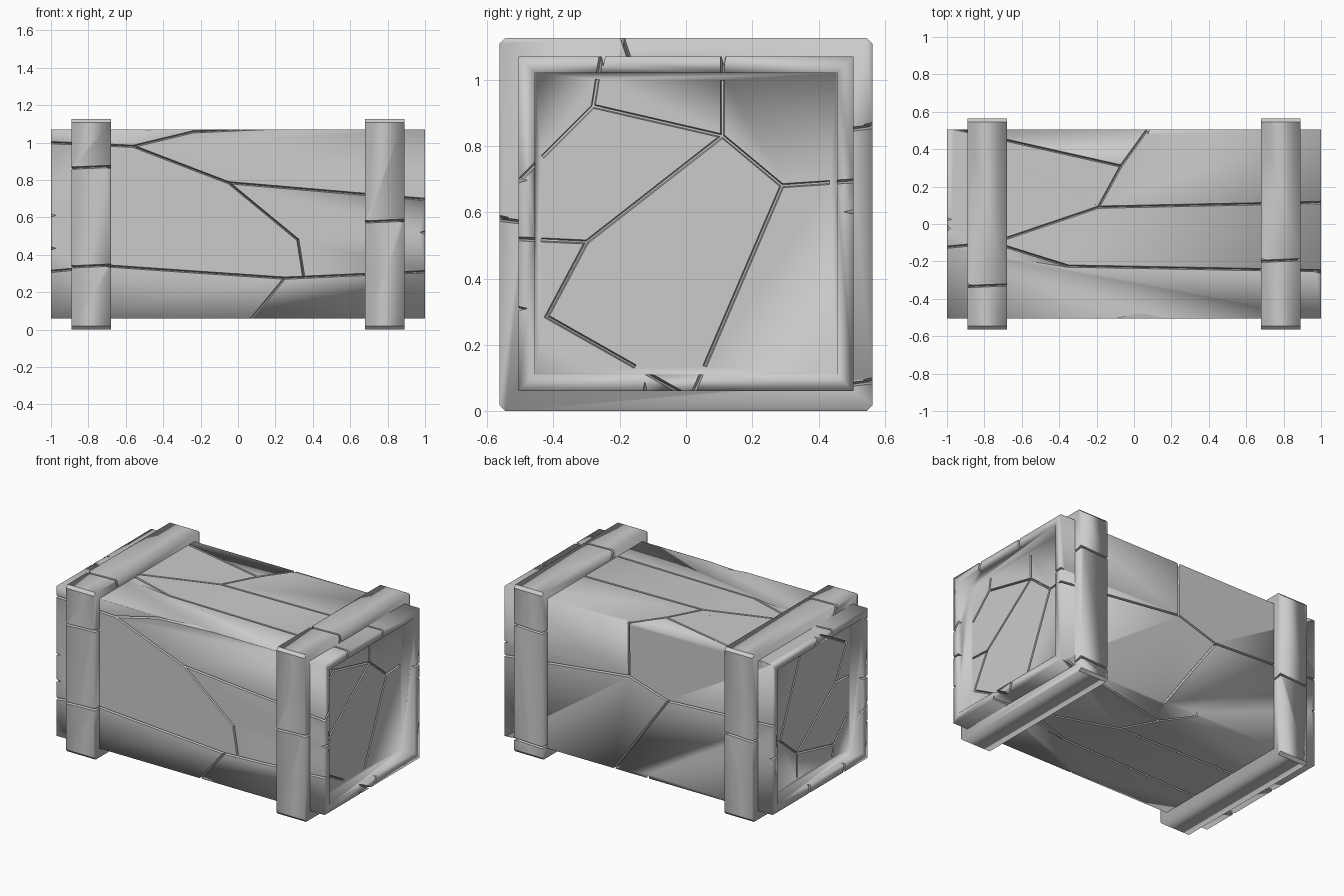
import bpy, bmesh, math
from mathutils import Vector, Matrix

if "Cube" in bpy.data.objects:
    bpy.data.objects.remove(bpy.data.objects["Cube"])

CZ, H = 0.565, 0.505          # body centre height and half section
B = 0.563                     # band half section
LIP = 0.433                   # half opening of the recessed ends


# Surface frame: (u, v, outward offset) -> world point
def frame(axis, level, sign):
    def place(u, v, d):
        p = [u, v]
        p.insert('xyz'.index(axis), level + sign * d)
        return Vector(p)
    return place


# V-shaped wedges following a crack line
def wedge(bm, f, pts, half=0.0075, depth=0.028):
    for a, b in zip(pts, pts[1:]):
        a, b = Vector(a), Vector(b)
        t = (b - a).normalized()
        n = Vector((-t.y, t.x)) * half
        rings = []
        for p in (a - t * 0.004, b + t * 0.004):
            rings.append([bm.verts.new(f(*(p + n), 0.006)),
                          bm.verts.new(f(*(p - n), 0.006)),
                          bm.verts.new(f(*p, -depth))])
        r, s = rings
        bm.faces.new(r)
        bm.faces.new(s[::-1])
        for i in range(3):
            j = (i + 1) % 3
            bm.faces.new((r[i], s[i], s[j], r[j]))


def make(name, bm):
    bmesh.ops.recalc_face_normals(bm, faces=bm.faces)
    me = bpy.data.meshes.new(name)
    bm.to_mesh(me)
    bm.free()
    ob = bpy.data.objects.new(name, me)
    bpy.context.collection.objects.link(ob)
    return ob


# Carve the cracks, then blend shading over block edges but not over cracks
def carve(ob, cracks):
    cb = bmesh.new()
    for f, pts in cracks:
        wedge(cb, f, pts)
    cutter = make(ob.name + "_cutter", cb)
    cutter.hide_render = True
    mod = ob.modifiers.new("cracks", 'BOOLEAN')
    mod.operation, mod.solver, mod.object = 'DIFFERENCE', 'EXACT', cutter
    mod.use_self = True
    dg = bpy.context.evaluated_depsgraph_get()
    me = bpy.data.meshes.new_from_object(ob.evaluated_get(dg))
    ob.modifiers.clear()
    ob.data = me
    bpy.data.objects.remove(cutter)
    bm = bmesh.new()
    bm.from_mesh(me)
    bm.normal_update()
    square = lambda fc: max(abs(c) for c in fc.normal) > 0.999
    for fc in bm.faces:
        fc.smooth = True
    for e in bm.edges:
        e.smooth = all(square(fc) for fc in e.link_faces)
    bm.to_mesh(me)
    bm.free()


def box(size, centre):
    bm = bmesh.new()
    bmesh.ops.create_cube(bm, size=1, matrix=Matrix.Translation(centre) @ Matrix.Diagonal((*size, 1)))
    return bm


# Shorten a crack so it stays within the recessed panel
def clip(pts):
    inside = lambda p: abs(p.x) <= LIP and abs(p.y - CZ) <= LIP
    def pull(p, q):
        p, q = Vector(p), Vector(q)
        while not inside(p):
            p = p.lerp(q, 0.03)
        return p
    return [pull(pts[0], pts[1]), *pts[1:-1], pull(pts[-1], pts[-2])]


# Stone body with recessed end panels
bm = box((2, 2 * H, 2 * H), (0, 0, CZ))
ends = [f for f in bm.faces if abs(f.normal.x) > 0.9]
bmesh.ops.inset_individual(bm, faces=ends, thickness=0.07, depth=0)
bmesh.ops.inset_individual(bm, faces=ends, thickness=0.002, depth=-0.095)
body = make("stone_body", bm)

cracks = []
# front face cracks
f = frame('y', -H, -1)
cracks += [(f, [(-1.01, 1), (-.56, .98), (-.05, .785), (1.01, .695)]),
           (f, [(-.56, .98), (-.24, 1.057), (.15, 1.075)])]
cracks += [(f, [(-.05, .785), (.32, .48), (.35, .29)]),
           (f, [(-1.01, .31), (-.7, .34), (.25, .275), (1.01, .31)])]
cracks.append((f, [(.25, .275), (.065, .05)]))
# back face cracks
f = frame('y', H, 1)
cracks += [(f, [(1.01, .6), (.07, .71), (-.22, .62), (-1.01, .66)]),
           (f, [(.07, .71), (.075, 1.08)]), (f, [(-.22, .62), (.19, .05)])]
# top cracks, repeated mirrored underneath
up, down = frame('z', CZ + H, 1), frame('z', CZ - H, -1)
for pts in ([(-.96, .51), (-.07, .31), (-.19, .09), (1.01, .115)],
            [(-.07, .31), (.075, .51)],
            [(-.19, .09), (-.75, -.1), (-1.01, -.125)],
            [(-.75, -.1), (-.35, -.225), (1.01, -.25)]):
    cracks += [(up, pts), (down, [(-u, v) for u, v in pts])]
# end cracks run over rim and panel; the left end has them upside down
for pts in ([(-.255, 1.08), (-.28, .92), (.11, .83), (.29, .68), (.51, .695)],
            [(.11, 1.08), (.11, .83), (-.3, .51), (-.42, .285), (-.005, .05)],
            [(.29, .68), (.02, .05)],
            [(-.3, .51), (-.51, .52)],
            [(-.28, .92), (-.51, .69)]):
    flipped = [(u, 2 * CZ - v) for u, v in pts]
    for s, line in ((1, pts), (-1, flipped)):
        cracks += [(frame('x', s, s), line), (frame('x', s * .905, s), clip(line))]
carve(body, cracks)


# Raised band around one end, split by joints given per side
def band(name, x, front, back, top):
    bm = box((.21, 2 * B, 2 * B), (x, 0, B))
    edges = [e for e in bm.edges if abs((e.verts[0].co - e.verts[1].co).x) > .1]
    bmesh.ops.bevel(bm, geom=edges, offset=.018, segments=1, affect='EDGES')
    ob = make(name, bm)
    lines = []
    for joints, f in ((front, frame('y', -B, -1)), (back, frame('y', B, 1)), (top, frame('z', 2 * B, 1))):
        lines += [(f, [(x - .115, j - .005), (x + .115, j + .005)]) for j in joints]
    # carry each joint round onto the band's side faces
    for s in (-1, 1):
        side = frame('x', x + s * .105, s)
        for joints, t in ((front, -1), (back, 1)):
            lines += [(side, [(t * (B + .01), j), (t * (H - .01), j - .01)]) for j in joints]
        lines += [(side, [(j, 2 * B + .01), (j + .025, 1.06)]) for j in top]
    carve(ob, lines)


band("left_band", -.785, [.868, .34], [.55], [-.33])
band("right_band", .785, [.58], [.86, .09], [-.195])
